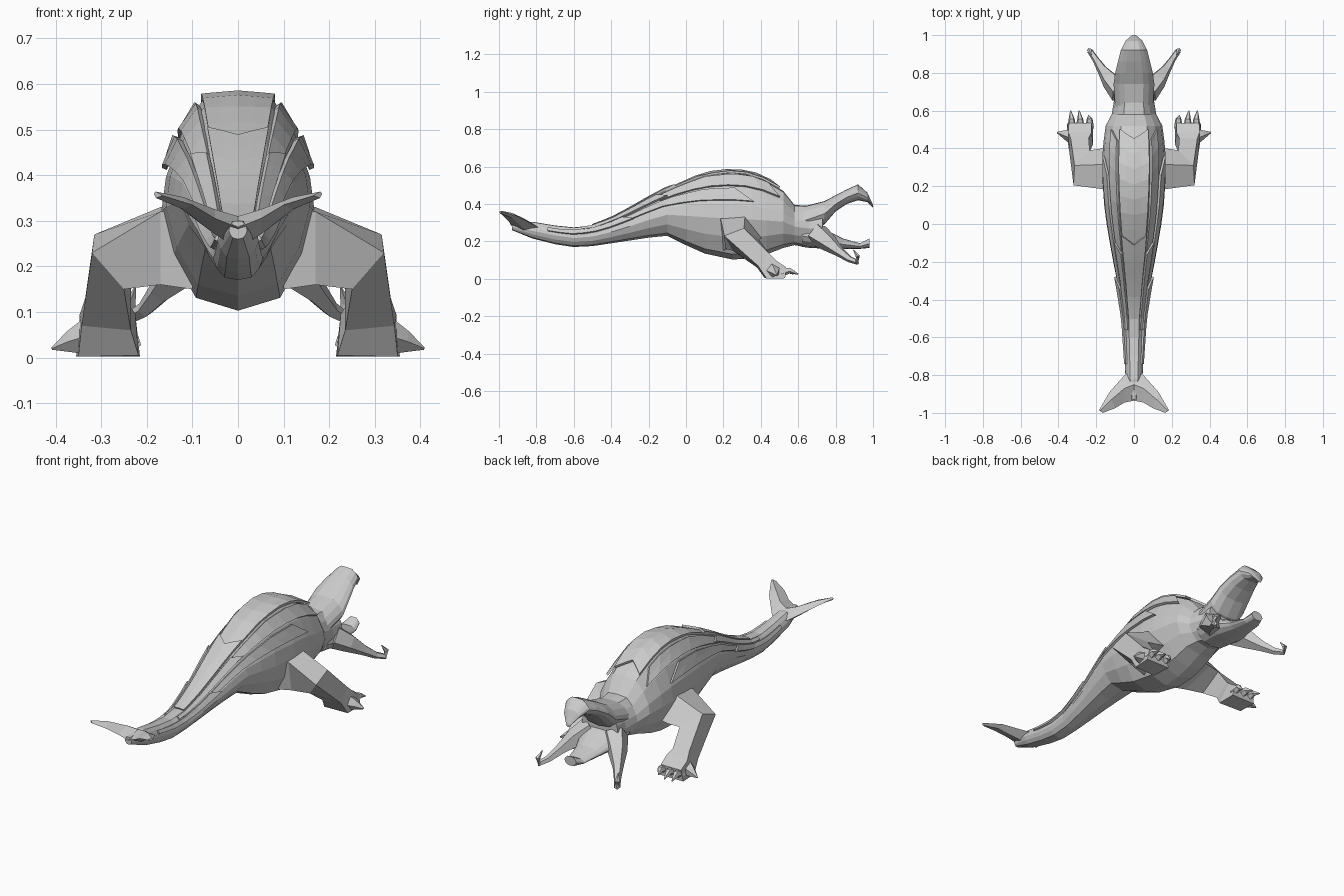
import bpy, bmesh
from mathutils import Vector

if "Cube" in bpy.data.objects:
    bpy.data.objects.remove(bpy.data.objects["Cube"])

skin_mat = bpy.data.materials.new("light_grey")
skin_mat.diffuse_color = (0.6, 0.6, 0.6, 1)
skin_mat.use_nodes = True
skin_mat.node_tree.nodes["Principled BSDF"].inputs["Base Color"].default_value = skin_mat.diffuse_color


def finish(name, bm, mirror=False, thickness=0):
    """Turn a bmesh into a flat-shaded object, mirrored across x if asked."""
    bmesh.ops.recalc_face_normals(bm, faces=bm.faces)
    mesh = bpy.data.meshes.new(name)
    bm.to_mesh(mesh)
    bm.free()
    mesh.materials.append(skin_mat)
    ob = bpy.data.objects.new(name, mesh)
    bpy.context.collection.objects.link(ob)
    if mirror:
        mod = ob.modifiers.new("mirror", 'MIRROR')
        mod.use_clip = True
    if thickness:
        mod = ob.modifiers.new("thickness", 'SOLIDIFY')
        mod.thickness, mod.offset = thickness, 0
    return ob


def loft(name, rings, mirror=False):
    """Bridge closed rings of points and cap both ends."""
    bm = bmesh.new()
    rows = [[bm.verts.new(p) for p in ring] for ring in rings]
    n = len(rows[0])
    for a, b in zip(rows, rows[1:]):
        for i in range(n):
            j = (i + 1) % n
            bm.faces.new((a[i], a[j], b[j], b[i]))
    bm.faces.new(rows[0])
    bm.faces.new(rows[-1])
    return finish(name, bm, mirror)


def tube(name, path, radii, sides=5, mirror=True):
    """Tapered tube along a path of points."""
    pts = [Vector(p) for p in path]
    rings = []
    for i, p in enumerate(pts):
        t = (pts[min(i + 1, len(pts) - 1)] - pts[max(i - 1, 0)]).normalized()
        u = t.cross(Vector((0.3, 0.1, 1))).normalized()
        v = t.cross(u)
        from math import cos, sin, tau
        rings.append([p + radii[i] * (u * cos(tau * k / sides) + v * sin(tau * k / sides))
                      for k in range(sides)])
    return loft(name, rings, mirror)


# Half cross-section from belly to back: (share of half width, share of height)
HALF = [(0, 0), (.55, .06), (.85, .25), (1, .46), (.94, .62), (.74, .82), (.46, .98), (0, 1)]
# Body stations: y, half width, bottom z, top z
BODY = [(-.93, .02, .26, .30), (-.82, .045, .215, .305), (-.7, .05, .185, .285),
        (-.6, .055, .17, .275), (-.5, .06, .175, .285), (-.4, .075, .19, .32),
        (-.3, .09, .205, .37), (-.2, .11, .22, .425), (-.1, .128, .23, .475),
        (0, .145, .18, .52), (.1, .158, .135, .56), (.25, .168, .103, .575),
        (.35, .168, .11, .56), (.43, .162, .13, .525), (.52, .15, .165, .47),
        (.58, .118, .18, .395), (.66, .105, .165, .39), (.73, .108, .165, .395)]


def section(y, w, lo, hi):
    right = [(w * a, y, lo + (hi - lo) * b) for a, b in HALF]
    left = [(-x, yy, z) for x, yy, z in reversed(right[1:-1])]
    return right + left


loft("body", [section(*s) for s in BODY])

# Jaws
loft("upper_jaw", [section(*s) for s in [
    (.62, .10, .24, .385), (.74, .108, .29, .415), (.80, .10, .36, .447), (.86, .085, .40, .478),
    (.92, .07, .42, .505), (.97, .045, .41, .46), (1.0, .01, .38, .395)]])
loft("lower_jaw", [section(*s) for s in [
    (.62, .10, .17, .30), (.74, .11, .16, .265), (.84, .07, .158, .215),
    (.93, .05, .16, .19), (.98, .035, .165, .215)]])


def on_body(y, s, lift):
    """Point on the body at length y and section position s, pushed outward."""
    for a, b in zip(BODY, BODY[1:]):
        if y <= b[0]:
            break
    f = (y - a[0]) / (b[0] - a[0])
    w, lo, hi = (a[k] + (b[k] - a[k]) * f for k in (1, 2, 3))
    i = min(int(s), 6)
    g = s - i
    x = HALF[i][0] + (HALF[i + 1][0] - HALF[i][0]) * g
    z = HALF[i][1] + (HALF[i + 1][1] - HALF[i][1]) * g
    out = Vector((x * 0.5, 0, z - 0.3)).normalized() * lift
    if s == 7:
        out.x = 0
    return Vector((w * x, y, lo + (hi - lo) * z)) + out


def plate(name, y0, y1, s0, s1, sweep, steps=7):
    """Raised hide plate between two section positions, swept to a point at the rear."""
    bm = bmesh.new()
    rows = []
    for i in range(steps + 1):
        t = i / steps
        lift = 0.014 - 0.012 * t
        rows.append([bm.verts.new(on_body(y0 + (y1 - y0) * (1 - t) - sweep * (1 - t) * k,
                                          s0 + (s1 - s0) * k, lift)) for k in (0, .5, 1)])
    for a, b in zip(rows, rows[1:]):
        for k in (0, 1):
            bm.faces.new((a[k], a[k + 1], b[k + 1], b[k]))
    finish(name, bm, True, 0.012)


# Overlapping hide plates along the back and flanks
plate("back_plate", -.11, .50, 6, 7, .05)
plate("rear_back_plate", -.50, -.06, 6, 7, .05)
plate("upper_flank_plate", -.14, .50, 5.05, 5.8, .06)
plate("rear_upper_flank_plate", -.56, -.10, 5.05, 5.8, .06)
plate("lower_flank_plate", -.32, .36, 4.2, 4.85, .10)
plate("tail_flank_plate", -.74, -.28, 4.0, 4.85, .06)

# Tail fluke: rings of leading, upper, trailing and lower points
loft("tail_fluke", [
    [(0, -.76, .26), (0, -.85, .31), (0, -.935, .285), (0, -.86, .24)],
    [(.05, -.80, .28), (.05, -.87, .325), (.05, -.945, .305), (.05, -.87, .27)],
    [(.13, -.89, .33), (.12, -.93, .352), (.10, -.975, .335), (.12, -.93, .325)],
    [(.185, -.985, .36), (.18, -.99, .364), (.165, -1.0, .355), (.18, -.99, .35)]], True)

# Legs: rings of outer-back, outer-front, inner-front and inner-back points
loft("front_leg", [
    [(.10, .18, .33), (.10, .32, .34), (.10, .40, .23), (.10, .20, .15)],
    [(.17, .185, .32), (.17, .315, .33), (.17, .40, .215), (.17, .21, .16)],
    [(.32, .205, .23), (.315, .31, .27), (.235, .39, .21), (.25, .25, .15)],
    [(.343, .385, .07), (.335, .45, .13), (.24, .455, .12), (.235, .38, .06)],
    [(.35, .43, .002), (.347, .485, .095), (.225, .485, .095), (.218, .42, .005)],
    [(.355, .53, .003), (.345, .535, .062), (.225, .535, .062), (.215, .53, .003)]], True)

# Claws
for i, (x, tip) in enumerate([(.235, .575), (.285, .60), (.33, .60)]):
    tube(f"claw_{i + 1}", [(x, .51, .035), (x, .555, .045), (x + .006, tip, .025)],
         [.024, .017, .003])
tube("outer_claw", [(.325, .465, .045), (.365, .475, .035), (.408, .485, .02)],
     [.045, .026, .003])

# Hooked tusks beside the mouth
tube("tusk", [(.07, .70, .24), (.125, .76, .195), (.17, .82, .145), (.205, .875, .105),
              (.232, .915, .09), (.236, .92, .12), (.225, .895, .155)],
     [.065, .05, .028, .018, .016, .013, .002])
